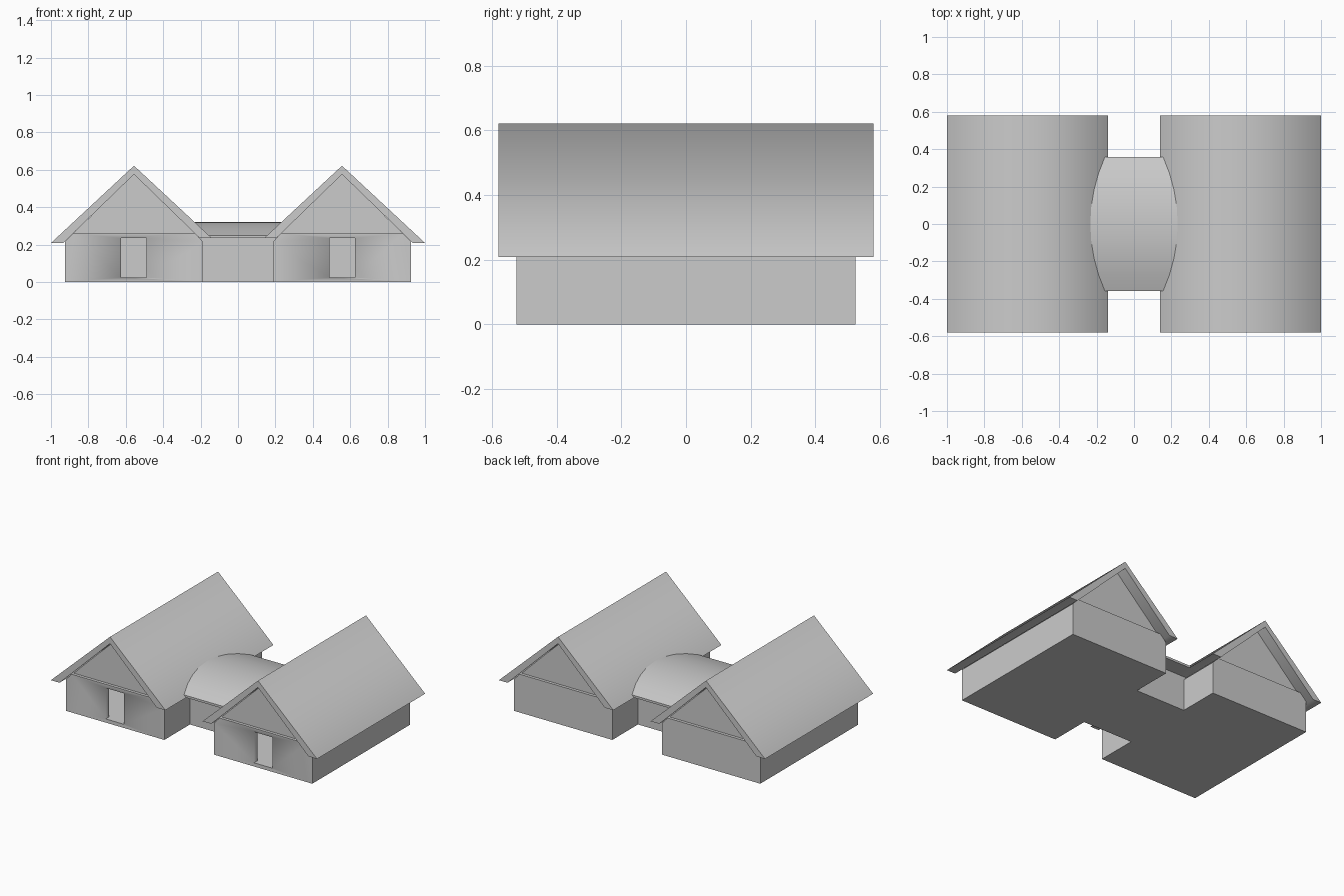
import bpy, bmesh, math
from mathutils import Vector

if "Cube" in bpy.data.objects:
    bpy.data.objects.remove(bpy.data.objects["Cube"])

CX = 0.556          # house centre line


def finish(name, bm, angle=30):
    bmesh.ops.recalc_face_normals(bm, faces=bm.faces[:])
    me = bpy.data.meshes.new(name)
    bm.to_mesh(me)
    bm.free()
    ob = bpy.data.objects.new(name, me)
    bpy.context.collection.objects.link(ob)
    bpy.ops.object.select_all(action='DESELECT')
    ob.select_set(True)
    bpy.context.view_layer.objects.active = ob
    bpy.ops.object.shade_smooth_by_angle(angle=math.radians(angle))
    return ob


def prism(name, pts, y0, y1, angle=30):
    """Extrude an (x, z) profile along y."""
    bm = bmesh.new()
    f = bm.faces.new([bm.verts.new((x, y0, z)) for x, z in pts])
    ext = bmesh.ops.extrude_face_region(bm, geom=[f])
    vs = [v for v in ext['geom'] if isinstance(v, bmesh.types.BMVert)]
    bmesh.ops.translate(bm, verts=vs, vec=Vector((0, y1 - y0, 0)))
    return finish(name, bm, angle)


def box(name, x0, x1, y0, y1, z0, z1):
    return prism(name, [(x0, z0), (x1, z0), (x1, z1), (x0, z1)], y0, y1)


def cut(ob, cutter):
    m = ob.modifiers.new("cut", 'BOOLEAN')
    m.operation = 'DIFFERENCE'
    m.solver = 'EXACT'
    m.object = cutter
    cutter.hide_render = True
    cutter.hide_set(True)


def mirror(ob):
    ob.modifiers.new("mirror", 'MIRROR').use_axis[0] = True


# house walls: hollow shell with a front doorway
walls = prism("house_walls", [(CX - .37, 0), (CX + .37, 0), (CX + .37, .215),
                              (CX + .325, .26), (CX - .325, .26), (CX - .37, .215)],
              -.525, .525)
cut(walls, box("room_cutter", CX - .335, CX + .335, -.49, .49, .025, .245))
cut(walls, box("door_cutter", .488, .626, -.6, -.4, .025, .235))
mirror(walls)

# gable triangles, set slightly back above the walls
mirror(prism("gable", [(CX - .33, .255), (CX + .33, .255), (CX, .578)], -.505, .505))

# pitched roof with a shorter inner slope
mirror(prism("house_roof", [(CX, .622), (1.0, .209), (.935, .209), (CX, .576),
                            (.205, .235), (.14, .235)], -.58, .58, angle=88))

# link building between the houses
box("link_walls", -.2, .2, -.25, .25, 0, .24)

# vaulted link roof: arc over y, with flat ends and underside
H, RISE, N = .357, .072, 8
R = (H * H + RISE * RISE) / (2 * RISE)
A = math.asin(H / R)
arc = [(R * math.sin(a), .322 - R + R * math.cos(a))
       for a in (-A + 2 * A * i / N for i in range(N + 1))]
bm = bmesh.new()
f = bm.faces.new([bm.verts.new((-.24, y, z)) for y, z in arc + [(H, .235), (-H, .235)]])
ext = bmesh.ops.extrude_face_region(bm, geom=[f])
bmesh.ops.translate(bm, vec=Vector((.48, 0, 0)),
                    verts=[v for v in ext['geom'] if isinstance(v, bmesh.types.BMVert)])
finish("link_roof", bm)
